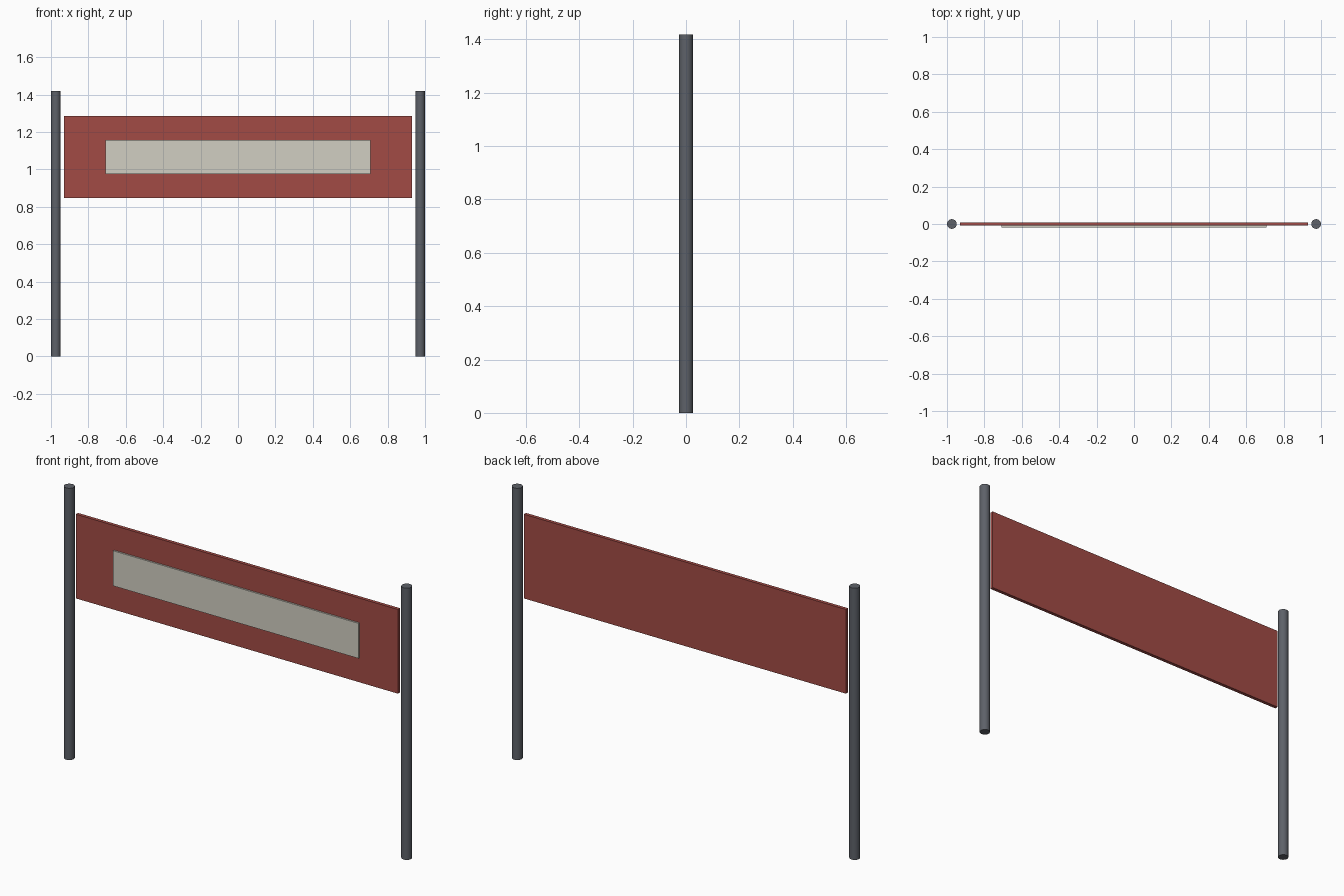
import bpy
import math

if "Cube" in bpy.data.objects:
    bpy.data.objects.remove(bpy.data.objects["Cube"])


def paint(obj, name, color):
    mat = bpy.data.materials.get(name) or bpy.data.materials.new(name)
    mat.diffuse_color = (*color, 1)
    mat.use_nodes = True
    mat.node_tree.nodes["Principled BSDF"].inputs["Base Color"].default_value = mat.diffuse_color
    obj.data.materials.append(mat)


def box(name, x, y, z):
    """Box from (min, max) pairs on each axis."""
    spans = (x, y, z)
    bpy.ops.mesh.primitive_cube_add(size=1, location=[(a + b) / 2 for a, b in spans])
    obj = bpy.context.object
    obj.name = name
    obj.scale = [b - a for a, b in spans]
    bpy.ops.object.transform_apply(location=False, rotation=False, scale=True)
    return obj


# Posts
for side, label in ((-1, "left_post"), (1, "right_post")):
    bpy.ops.mesh.primitive_cylinder_add(vertices=20, radius=0.026, depth=1.418,
                                        location=(side * 0.974, 0, 0.709))
    post = bpy.context.object
    post.name = label
    bpy.ops.object.shade_smooth_by_angle(angle=math.radians(35))
    paint(post, "dark_steel", (0.11, 0.12, 0.14))

# Banner panel hung between the posts
panel = box("banner_panel", (-0.93, 0.93), (-0.009, 0.009), (0.847, 1.286))
paint(panel, "red", (0.36, 0.07, 0.06))

# Pale strip on the front face only
strip = box("front_strip", (-0.708, 0.708), (-0.018, -0.008), (0.975, 1.158))
paint(strip, "pale_stone", (0.64, 0.62, 0.54))
